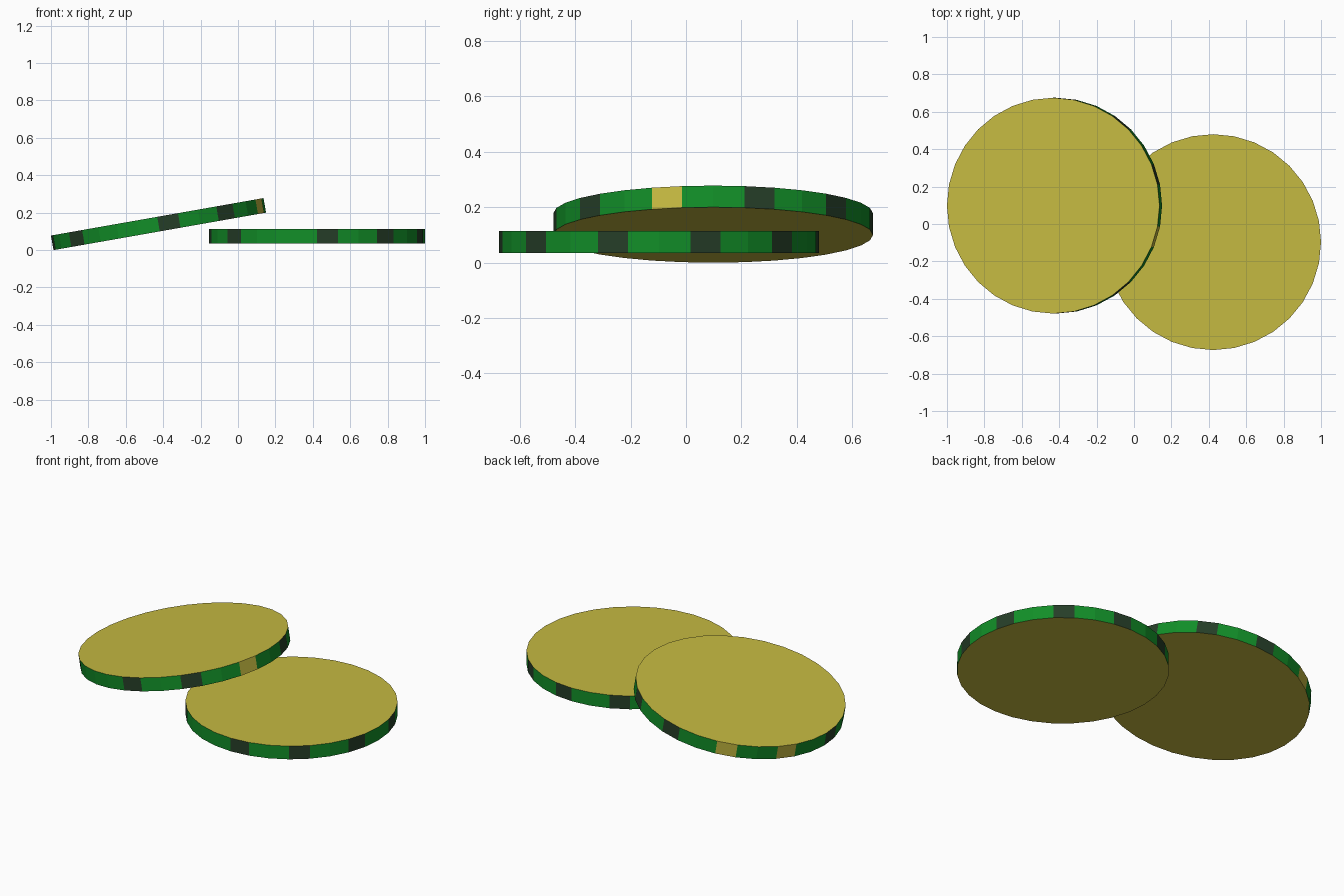
import bpy, bmesh, math
from mathutils import Matrix

if "Cube" in bpy.data.objects:
    bpy.data.objects.remove(bpy.data.objects["Cube"])

SIDES, RADIUS, THICK = 32, 0.577, 0.079


def material(name, rgb):
    m = bpy.data.materials.new(name)
    m.diffuse_color = (*rgb, 1.0)
    m.use_nodes = True
    m.node_tree.nodes["Principled BSDF"].inputs["Base Color"].default_value = m.diffuse_color
    return m


gold = material("mustard_gold", (0.56, 0.49, 0.053))
green = material("rim_green", (0.006, 0.27, 0.021))
dark = material("dark_mark", (0.019, 0.048, 0.021))


def coin(name, location, tilt, gold_marks):
    """Flat 32-sided coin; every third rim facet carries a mark."""
    bm = bmesh.new()
    bmesh.ops.create_cone(bm, cap_ends=True, segments=SIDES, radius1=RADIUS,
                          radius2=RADIUS, depth=THICK)
    for f in bm.faces:
        if abs(f.normal.z) > 0.5:
            continue  # faces of the coin stay gold
        c = f.calc_center_median()
        # facet number counted counterclockwise from the front
        turn = (math.atan2(c.y, c.x) + math.pi / 2) % math.tau
        i = int(turn / math.tau * SIDES)
        if i in gold_marks:
            f.material_index = 0
        elif i % 3 == 0 and i < 30:
            f.material_index = 2
        else:
            f.material_index = 1
    bm.transform(Matrix.Translation(location) @ Matrix.Rotation(tilt, 4, 'Y'))
    mesh = bpy.data.meshes.new(name)
    for m in (gold, green, dark):
        mesh.materials.append(m)
    bm.to_mesh(mesh)
    bm.free()
    obj = bpy.data.objects.new(name, mesh)
    bpy.context.collection.objects.link(obj)
    return obj


# Flat coin on the right, tilted coin leaning over it on the left
coin("flat_coin", (0.423, -0.097, 0.074), 0.0, set())
coin("tilted_coin", (-0.425, 0.098, 0.139), math.radians(-10), {6, 18, 21})
